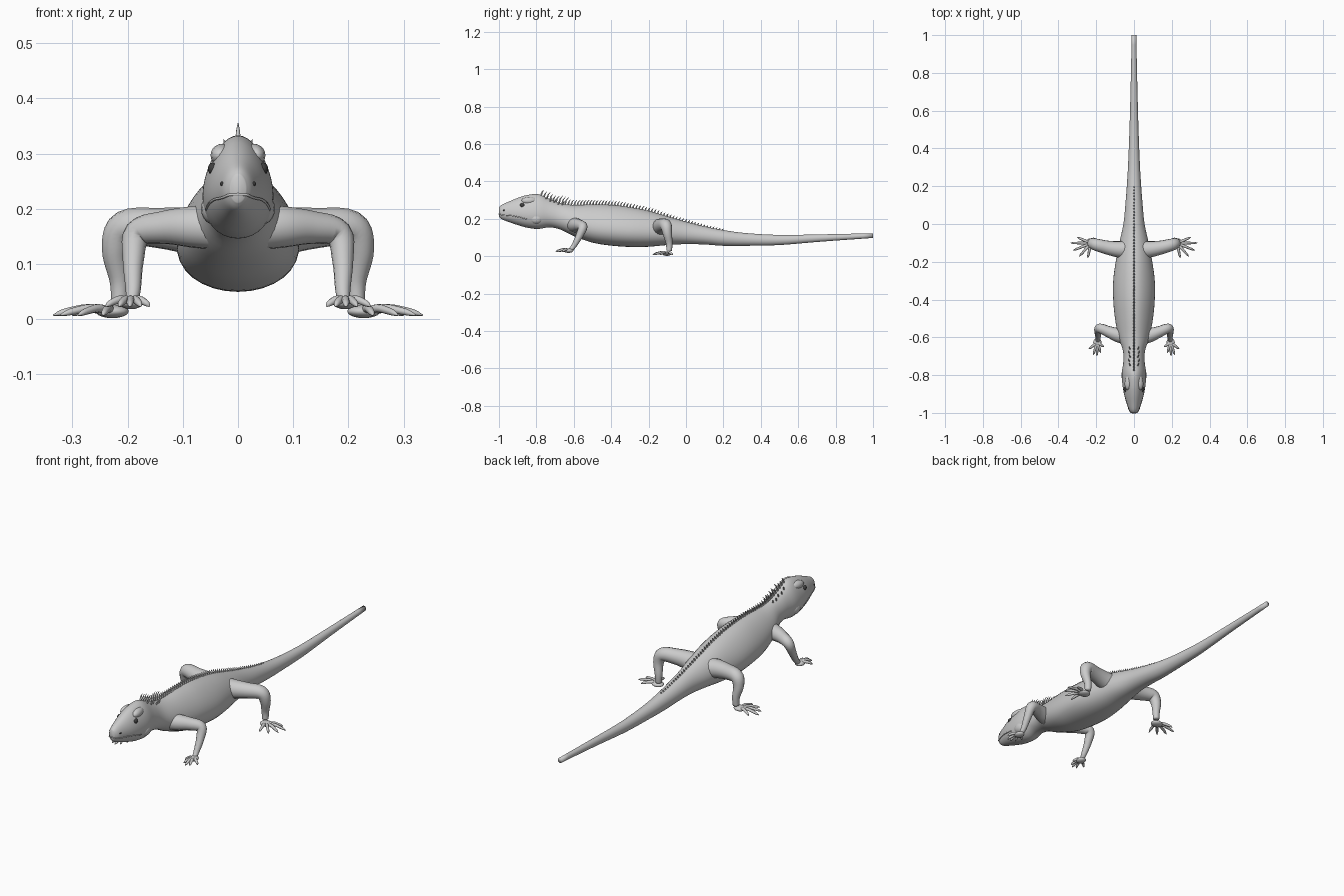
import bpy, bmesh, math, random
from mathutils import Vector, Matrix

if "Cube" in bpy.data.objects:
    bpy.data.objects.remove(bpy.data.objects["Cube"])

random.seed(4)

# body stations: y, top z, bottom z, half width, pear factor
ST = [(-1.0, .262, .212, .014, 0), (-.985, .275, .198, .026, .05), (-.95, .291, .184, .038, .1),
      (-.90, .312, .167, .052, .15), (-.85, .327, .153, .060, .2), (-.79, .332, .146, .063, .2),
      (-.73, .306, .155, .056, .15), (-.67, .284, .142, .058, .15), (-.60, .274, .108, .080, .2),
      (-.50, .277, .073, .098, .25), (-.40, .275, .057, .107, .25), (-.30, .263, .050, .107, .25),
      (-.20, .243, .051, .095, .2), (-.10, .214, .060, .077, .15), (0, .185, .065, .056, .1),
      (.10, .160, .063, .046, .05), (.20, .140, .056, .038, 0), (.32, .124, .056, .031, 0),
      (.50, .114, .060, .024, 0), (.72, .117, .078, .018, 0), (1.0, .123, .098, .012, 0)]


def catmull(pts, t):
    i = max(0, min(int(t), len(pts) - 2))
    u = t - i
    p = [pts[max(0, min(j, len(pts) - 1))] for j in (i - 1, i, i + 1, i + 2)]
    return [b + .5 * u * (c - a + u * (2*a - 5*b + 4*c - d + u * (3*(b - c) + d - a)))
            for a, b, c, d in zip(*p)]


def station(y):
    for i in range(len(ST) - 1):
        if y <= ST[i + 1][0]:
            u = (y - ST[i][0]) / (ST[i + 1][0] - ST[i][0])
            return catmull(ST, i + u)
    return ST[-1]


def skin(s, a):
    y, top, bot, w, k = s
    h = (top - bot) / 2
    return Vector((w * math.cos(a) * (1 - k * math.sin(a)), y, (top + bot) / 2 + h * math.sin(a)))


def finish(bm, name):
    bmesh.ops.recalc_face_normals(bm, faces=bm.faces)
    me = bpy.data.meshes.new(name)
    bm.to_mesh(me)
    bm.free()
    me.polygons.foreach_set("use_smooth", [True] * len(me.polygons))
    ob = bpy.data.objects.new(name, me)
    bpy.context.collection.objects.link(ob)
    return ob


def loft(bm, rings):
    vr = [[bm.verts.new(p) for p in r] for r in rings]
    n = len(vr[0])
    for a, b in zip(vr, vr[1:]):
        for i in range(n):
            bm.faces.new((a[i], a[(i + 1) % n], b[(i + 1) % n], b[i]))
    bm.faces.new(vr[0])
    bm.faces.new(vr[-1])


def tube(bm, pts, n=14, sub=5):
    """Tapered tube through points (x, y, z, radius)."""
    c = [catmull(pts, i / sub) for i in range((len(pts) - 1) * sub + 1)]
    P = [Vector(q[:3]) for q in c]
    rings, side, prev = [], None, None
    for i, p in enumerate(P):
        t = (P[min(i + 1, len(P) - 1)] - P[max(i - 1, 0)]).normalized()
        if side is None:
            side = t.orthogonal().normalized()
        else:
            side = prev.rotation_difference(t) @ side
        up, prev = t.cross(side), t
        r = max(c[i][3], .0008)
        rings.append([p + r * (side * math.cos(j * math.tau / n) + up * math.sin(j * math.tau / n))
                      for j in range(n)])
    loft(bm, rings)


def ball(bm, loc, size, rot=0):
    m = Matrix.Translation(loc) @ Matrix.Rotation(rot, 4, 'Z') @ Matrix.Diagonal((*size, 1))
    bmesh.ops.create_uvsphere(bm, u_segments=16, v_segments=10, radius=1, matrix=m)


def paint(ob, name, col):
    m = bpy.data.materials.new(name)
    m.diffuse_color = (*col, 1)
    m.use_nodes = True
    m.node_tree.nodes["Principled BSDF"].inputs["Base Color"].default_value = m.diffuse_color
    ob.data.materials.append(m)


# body, head and tail in one skin
bm = bmesh.new()
N = 36
rings = [[skin(catmull(ST, i / 4), j * math.tau / N) for j in range(N)]
         for i in range((len(ST) - 1) * 4 + 1)]
loft(bm, rings)
finish(bm, "body")

# limb paths for the +x side, mirrored by s
FRONT = [(.03, -.60, .165, .040), (.08, -.59, .167, .038), (.135, -.57, .166, .030),
         (.182, -.552, .155, .025), (.190, -.572, .105, .019), (.190, -.600, .055, .014),
         (.192, -.618, .034, .011)]
HIND = [(.02, -.13, .150, .050), (.07, -.135, .158, .045), (.14, -.125, .165, .037),
        (.205, -.108, .165, .032), (.222, -.100, .125, .025), (.215, -.090, .070, .018),
        (.215, -.090, .030, .015)]
FTOES = [(.160, -.650), (.176, -.682), (.196, -.698), (.216, -.692), (.240, -.662)]
HTOES = [(.245, -.180), (.290, -.172), (.322, -.140), (.335, -.100), (.300, -.070)]


def limb(name, path, toes, palm, s):
    bm = bmesh.new()
    tube(bm, [(s * x, y, z, r) for x, y, z, r in path])
    px, py, pz, sx, sy = palm
    ball(bm, (s * px, py, pz), (sx, sy, .012))
    finish(bm, name + "_leg")
    bm = bmesh.new()
    for x, y in toes:
        def at(f, z, r):
            return (s * (px + (x - px) * f), py + (y - py) * f, z, r)
        tube(bm, [at(.1, pz, .008), at(.4, pz + .006, .0075), at(.72, pz + .001, .0065),
                  at(.88, pz - .003, .005), at(1, pz - .007, .001)], 8, 3)
    finish(bm, name + "_toes")


for s, side in ((1, "right"), (-1, "left")):
    limb("front_" + side, FRONT, FTOES, (.194, -.628, .030, .022, .026), s)
    limb("hind_" + side, HIND, HTOES, (.228, -.102, .014, .030, .026), s)

    # brow ridge, cheek and ear
    bm = bmesh.new()
    ball(bm, (s * .028, -.835, .297), (.021, .045, .021), s * .15)
    ball(bm, (s * .045, -.80, .20), (.022, .036, .028))
    finish(bm, "brow_and_cheek_" + side)

    # eye and nostril sit on the skin
    bm = bmesh.new()
    ball(bm, [c * k for c, k in zip(skin(station(-.875), .42), (s * .95, 1, 1))], (.009, .013, .011))
    ball(bm, [c * k for c, k in zip(skin(station(-.972), .2), (s * .97, 1, 1))], (.004, .005, .004))
    paint(finish(bm, "eye_and_nostril_" + side), "dark_" + side, (.05, .05, .05))

# mouth line around the snout
bm = bmesh.new()
half = [skin(station(y), a) for y, a in
        ((-.85, -.50), (-.89, -.42), (-.93, -.36), (-.96, -.38), (-.985, -.40), (-.998, -.45))]
line = [(*p, .0025) for p in half] + [(-p.x, p.y, p.z, .0025) for p in reversed(half)]
tube(bm, line, 6, 4)
finish(bm, "mouth_line")

# crest of backward-leaning spines along the back
bm = bmesh.new()
y = -.775
while y < .2:
    if y < -.64:
        h, step = random.uniform(.030, .046), .016
    else:
        h, step = .034 - .022 * (y + .64) / .84, .0165
    z = station(y)[1] - .006
    tube(bm, [(0, y, z, .0055), (0, y + h * .15, z + h * .6, .0035),
              (0, y + h * .5, z + h, .0006)], 6, 2)
    y += step
finish(bm, "back_crest")

# small spines on the nape
bm = bmesh.new()
for s in (1, -1):
    for i in range(5):
        p = skin(station(-.75 + i * .022), 1.15 - .1 * (i % 2))
        tube(bm, [(s * p.x * .95, p.y, p.z - .004, .004), (s * (p.x + .003), p.y + .008, p.z + .01, .0025),
                  (s * (p.x + .006), p.y + .015, p.z + .017, .0005)], 6, 2)
finish(bm, "nape_spines")
